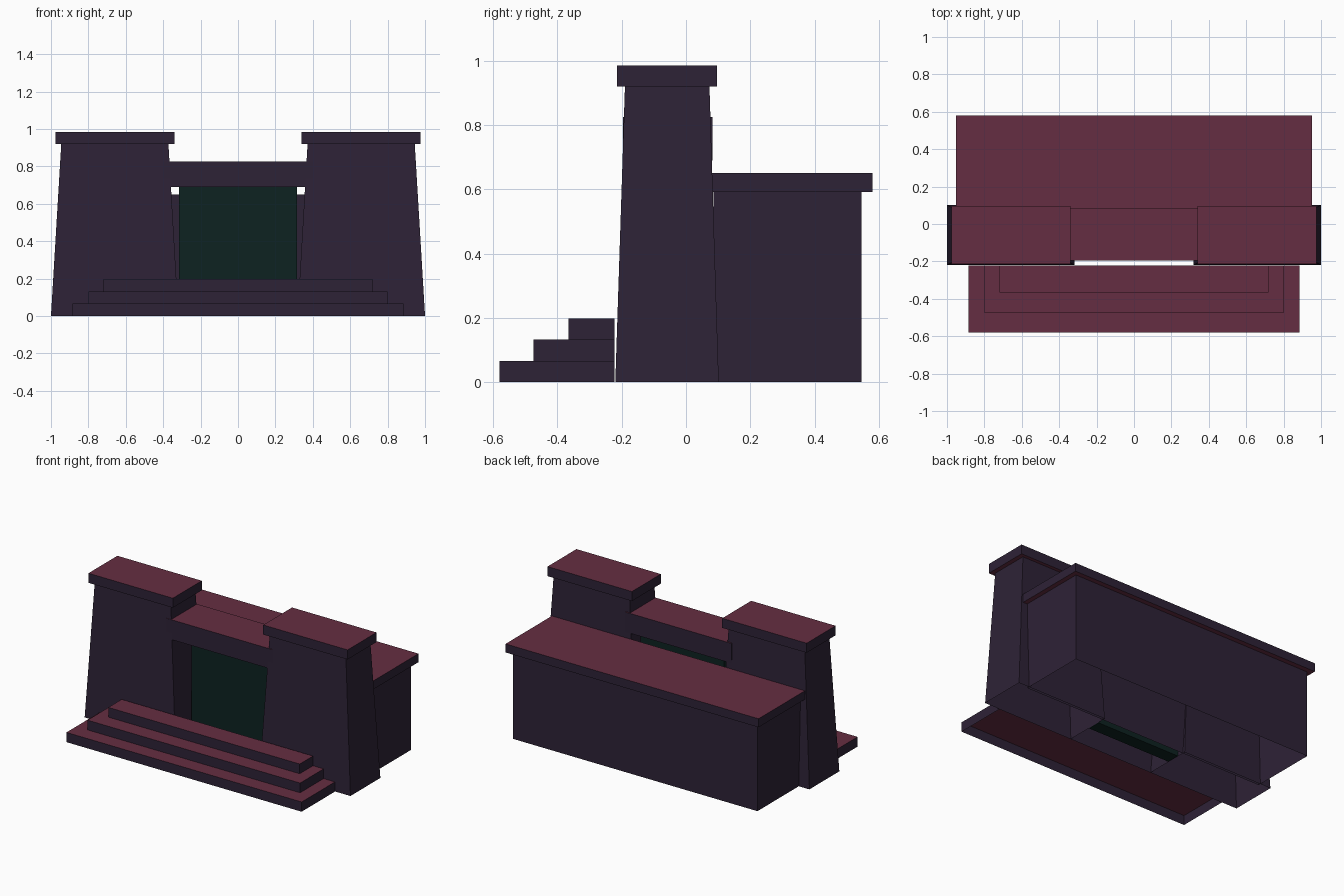
import bpy
import bmesh

if "Cube" in bpy.data.objects:
    bpy.data.objects.remove(bpy.data.objects["Cube"], do_unlink=True)


def make_material(name, rgb):
    mat = bpy.data.materials.new(name)
    mat.use_nodes = True
    mat.diffuse_color = (*rgb, 1)
    mat.node_tree.nodes["Principled BSDF"].inputs["Base Color"].default_value = (*rgb, 1)
    return mat


wall = make_material("dark plum wall", (0.027, 0.016, 0.037))
ledge = make_material("maroon ledge", (0.130, 0.027, 0.054))
green = make_material("deep green door", (0.004, 0.016, 0.015))


def block(name, x, y, z, top_x=None, top_y=None, open_base=False, mats=(wall, ledge)):
    """Box from ranges, optionally tapered to a smaller top and open below."""
    bm = bmesh.new()
    bmesh.ops.create_cube(bm, size=1)
    for v in bm.verts:
        upper = v.co.z > 0
        xr = top_x if upper and top_x else x
        yr = top_y if upper and top_y else y
        v.co = (xr[v.co.x > 0], yr[v.co.y > 0], z[upper])
    bm.normal_update()
    # Level faces take the second colour
    for f in bm.faces:
        f.material_index = int(len(mats) > 1 and abs(f.normal.z) > 0.5)
    if open_base:
        base = [f for f in bm.faces if f.normal.z < -0.5]
        bmesh.ops.delete(bm, geom=base, context='FACES_ONLY')
    mesh = bpy.data.meshes.new(name)
    bm.to_mesh(mesh)
    bm.free()
    for m in mats:
        mesh.materials.append(m)
    obj = bpy.data.objects.new(name, mesh)
    bpy.context.collection.objects.link(obj)
    return obj


def both_sides(obj):
    mod = obj.modifiers.new("mirror", 'MIRROR')
    mod.use_mirror_merge = False


# Tapered towers with flat caps
both_sides(block("towers", (0.318, 1.0), (-0.22, 0.102), (0, 0.92),
                 (0.372, 0.945), (-0.19, 0.073), open_base=True))
both_sides(block("tower_caps", (0.34, 0.975), (-0.215, 0.096), (0.92, 0.985)))

# Gateway between the towers
block("lintel", (-0.40, 0.40), (-0.196, 0.083), (0.69, 0.825))
block("door", (-0.315, 0.315), (-0.05, 0.04), (0, 0.69), mats=(green,))

# Rear hall and its overhanging roof
block("hall", (-0.92, 0.92), (0.085, 0.546), (0, 0.592), open_base=True)
block("hall_roof", (-0.952, 0.952), (0.08, 0.58), (0.592, 0.65))

# Entrance steps
rise = 0.066
for i, (half, front) in enumerate([(0.885, -0.58), (0.80, -0.475), (0.72, -0.365)]):
    block(f"step_{i + 1}", (-half, half), (front, -0.222),
          (i * rise, (i + 1) * rise), open_base=(i == 0))
